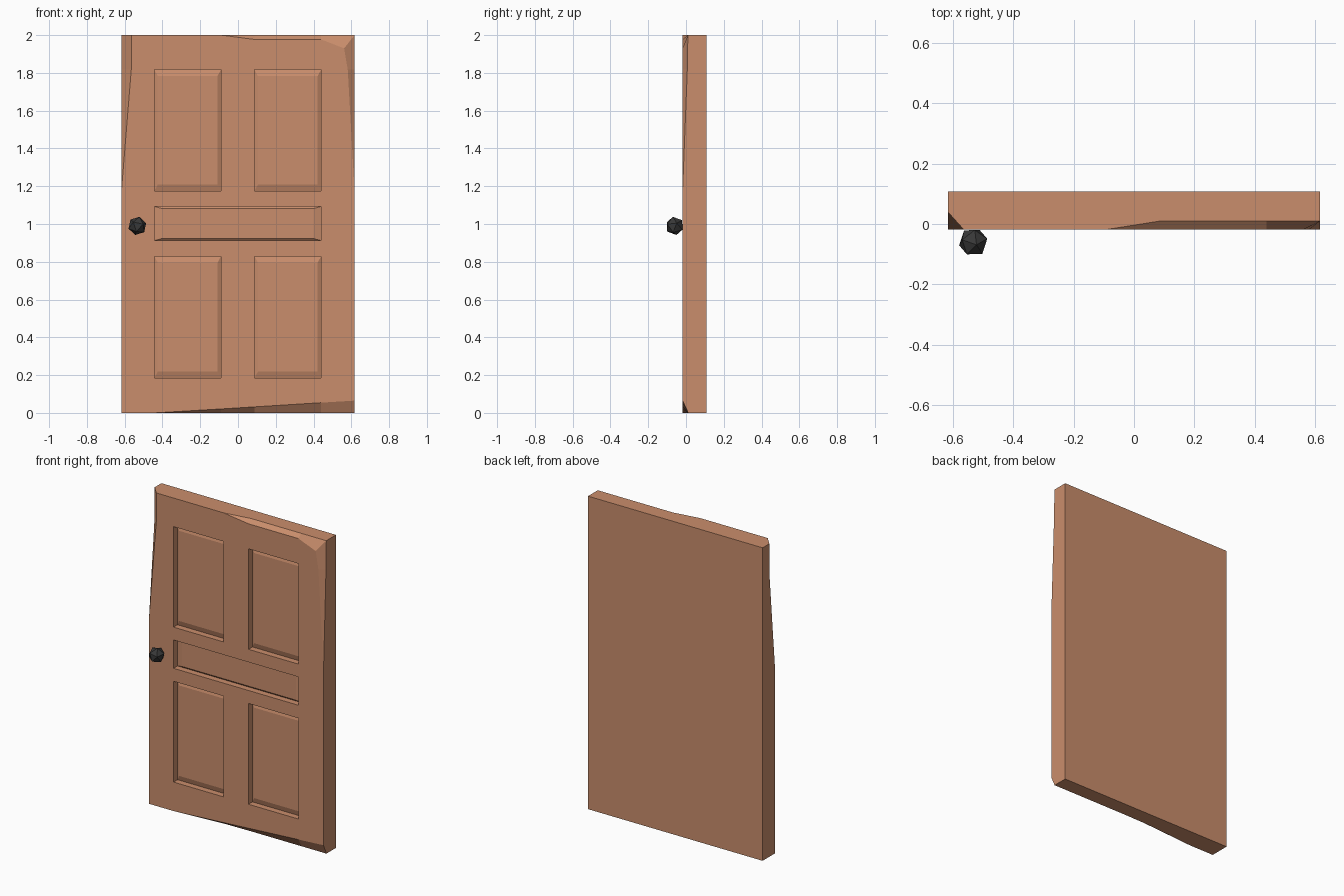
import bpy, bmesh

if "Cube" in bpy.data.objects:
    bpy.data.objects.remove(bpy.data.objects["Cube"])

XS = [-0.617, -0.443, -0.09, 0.087, 0.44, 0.617]
ZS = [0, 0.185, 0.829, 0.912, 1.093, 1.175, 1.817, 2.0]
FRONT, BACK = -0.018, 0.108
NX, NZ = len(XS) - 1, len(ZS) - 1

# Worn edges: grid corner -> (front shift in x, front shift in z, side set-back in y)
CHIPS = {
    (0, 6): (0.052, 0, 0.058), (0, 7): (0.052, 0, 0.058),
    (3, 7): (0, -0.023, 0.028), (4, 7): (0, -0.023, 0.028),
    (5, 7): (-0.055, -0.07, 0.028), (5, 6): (-0.036, 0, 0.025),
    (2, 0): (0, 0.021, 0.027), (3, 0): (0, 0.032, 0.03),
    (4, 0): (0, 0.054, 0.03), (5, 0): (0, 0.065, 0.03),
}


def material(name, color):
    m = bpy.data.materials.new(name)
    m.diffuse_color = (*color, 1)
    m.use_nodes = True
    m.node_tree.nodes["Principled BSDF"].inputs["Base Color"].default_value = m.diffuse_color
    return m


def make_object(name, bm, mat):
    bmesh.ops.remove_doubles(bm, verts=bm.verts, dist=1e-5)
    bmesh.ops.recalc_face_normals(bm, faces=bm.faces)
    mesh = bpy.data.meshes.new(name)
    bm.to_mesh(mesh)
    bm.free()
    mesh.materials.append(mat)
    obj = bpy.data.objects.new(name, mesh)
    bpy.context.collection.objects.link(obj)
    return obj


def bridge(bm, a, b):
    for k in range(len(a)):
        n = (k + 1) % len(a)
        bm.faces.new((a[k], a[n], b[n], b[k]))


bm = bmesh.new()
grid = {}
for i, x in enumerate(XS):
    for j, z in enumerate(ZS):
        dx, dz, _ = CHIPS.get((i, j), (0, 0, 0))
        grid[i, j] = bm.verts.new((x + dx, FRONT, z + dz))


def recessed_panel(loop, mx, mz):
    # Straight wall into the door, then a sloped border up to the flat field
    xs = [v.co.x for v in loop]
    zs = [v.co.z for v in loop]
    x0, x1, z0, z1 = min(xs), max(xs), min(zs), max(zs)
    floor = [bm.verts.new((v.co.x, FRONT + 0.04, v.co.z)) for v in loop]
    field = []
    for v in loop:
        t = (v.co.x - x0) / (x1 - x0)
        u = (v.co.z - z0) / (z1 - z0)
        field.append(bm.verts.new((x0 + mx + t * (x1 - x0 - 2 * mx), FRONT + 0.03,
                                   z0 + mz + u * (z1 - z0 - 2 * mz))))
    bridge(bm, loop, floor)
    bridge(bm, floor, field)
    bm.faces.new(field)


# Front face with four tall panels and one wide one
for i in range(NX):
    for j in range(NZ):
        cell = [grid[i, j], grid[i + 1, j], grid[i + 1, j + 1], grid[i, j + 1]]
        if i in (1, 3) and j in (1, 5):
            recessed_panel(cell, 0.018, 0.033)
        elif not (1 <= i <= 3 and j == 3):
            bm.faces.new(cell)
wide = [grid[i, 3] for i in range(1, 5)] + [grid[i, 4] for i in range(4, 0, -1)]
recessed_panel(wide, 0.04, 0.011)

# Worn edge band, sides and back
rim = ([(i, 0) for i in range(NX)] + [(NX, j) for j in range(NZ)]
       + [(i, NZ) for i in range(NX, 0, -1)] + [(0, j) for j in range(NZ, 0, -1)])
front = [grid[k] for k in rim]
side = [bm.verts.new((XS[i], FRONT + CHIPS.get((i, j), (0, 0, 0))[2], ZS[j])) for i, j in rim]
back = [bm.verts.new((XS[i], BACK, ZS[j])) for i, j in rim]
bridge(bm, front, side)
bridge(bm, side, back)
bm.faces.new(back)
make_object("door", bm, material("wood", (0.59, 0.27, 0.15)))

# Faceted knob
bm = bmesh.new()
bmesh.ops.create_icosphere(bm, subdivisions=1, radius=0.05)
knob = make_object("knob", bm, material("dark_metal", (0.04, 0.04, 0.04)))
knob.location = (-0.533, -0.06, 0.99)
knob.rotation_euler = (0.25, 0.15, 0.35)
